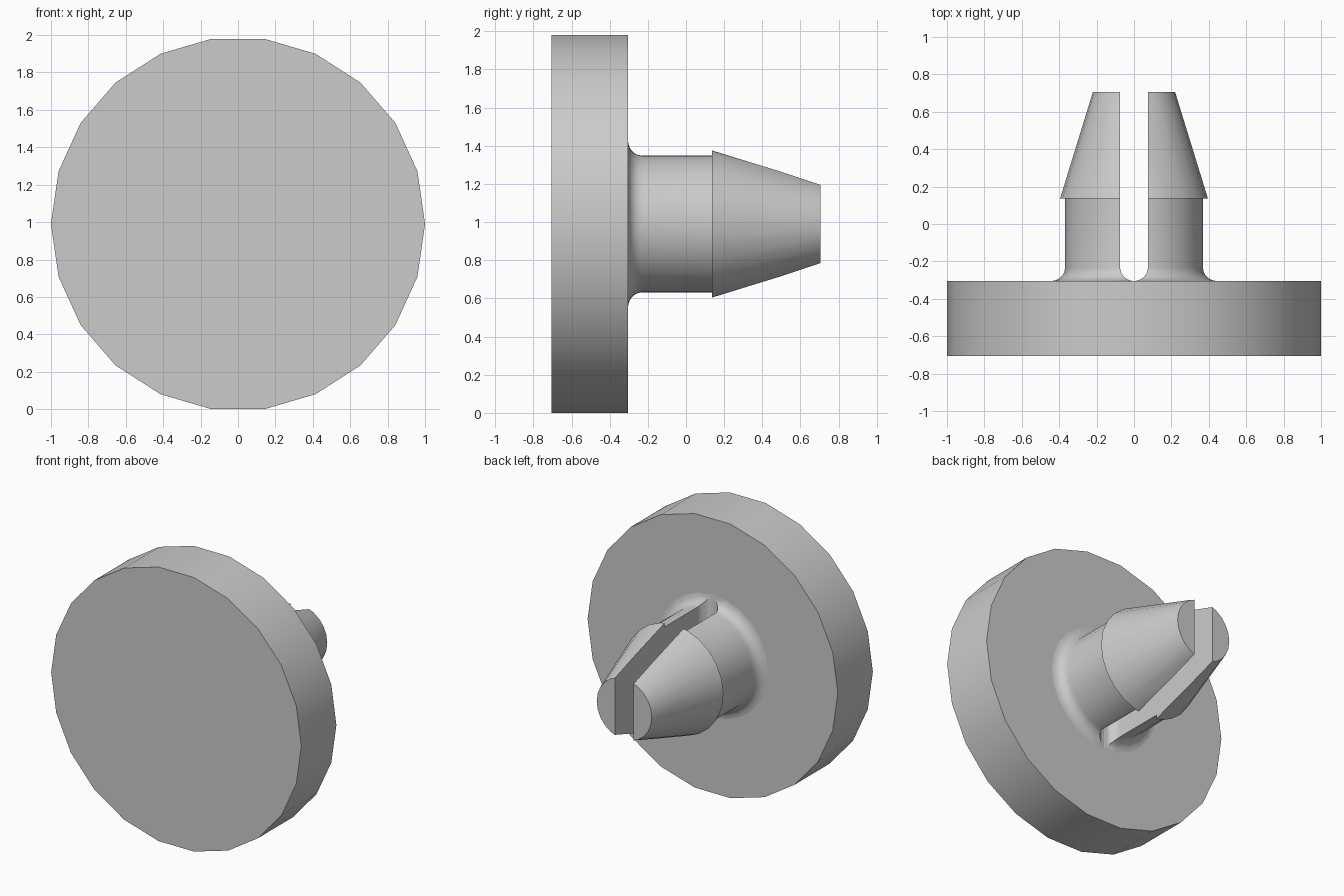
import bpy, bmesh, math

cube = bpy.data.objects.get("Cube")
if cube:
    bpy.data.objects.remove(cube)

MID_Z = 0.99
FACE_Y = -0.305   # back face of the disc
TIP_Y = 0.705
SLOT = 0.075      # half width of the slot

grey = bpy.data.materials.new("light grey plastic")
grey.use_nodes = True
grey.diffuse_color = (0.6, 0.6, 0.6, 1)
grey.node_tree.nodes["Principled BSDF"].inputs["Base Color"].default_value = (0.6, 0.6, 0.6, 1)


def finish(bm, name):
    bmesh.ops.recalc_face_normals(bm, faces=bm.faces)
    mesh = bpy.data.meshes.new(name)
    bm.to_mesh(mesh)
    bm.free()
    mesh.materials.append(grey)
    obj = bpy.data.objects.new(name, mesh)
    bpy.context.collection.objects.link(obj)
    return obj


def loft(rings, name):
    """Skin matching closed rings of points and cap both ends."""
    bm = bmesh.new()
    loops = [[bm.verts.new(p) for p in ring] for ring in rings]
    n = len(loops[0])
    for a, b in zip(loops, loops[1:]):
        for i in range(n):
            j = (i + 1) % n
            bm.faces.new((a[i], a[j], b[j], b[i]))
    bm.faces.new(loops[0])
    bm.faces.new(loops[-1])
    return finish(bm, name)


def turned(profile, sides, name):
    """Revolve (radius, y) pairs around the long axis."""
    angles = [math.tau * i / sides for i in range(sides)]
    return loft([[(r * math.cos(a), y, MID_Z + r * math.sin(a)) for a in angles]
                 for r, y in profile], name)


def smooth(obj):
    bpy.ops.object.select_all(action='DESELECT')
    obj.select_set(True)
    bpy.context.view_layer.objects.active = obj
    bpy.ops.object.shade_smooth_by_angle(angle=math.radians(30))


# Head disc
disc = turned([(1, -TIP_Y), (1, FACE_Y)], 22, "head_disc")
smooth(disc)

# Stem with a fillet at its root, a barbed shoulder and a tapered tip
SHAFT, FILLET = 0.368, 0.075
steps = [math.pi / 2 * i / 5 for i in range(6)]
root = [(SHAFT + FILLET * (1 - math.sin(t)), FACE_Y + FILLET * (1 - math.cos(t))) for t in steps]
stem = turned([(root[0][0], FACE_Y - 0.04)] + root +
              [(SHAFT, 0.137), (0.395, 0.137), (0.22, TIP_Y)], 24, "split_stem")

# Round-bottomed slot that splits the stem into two prongs
arc = [math.pi + math.pi * i / 12 for i in range(13)]
outline = [(SLOT * math.cos(a), FACE_Y + SLOT * (1 + math.sin(a))) for a in arc]
outline += [(SLOT, 1), (-SLOT, 1)]
cutter = loft([[(x, y, MID_Z + z) for x, y in outline] for z in (-0.7, 0.7)], "slot_cutter")
cutter.hide_render = True

cut = stem.modifiers.new("slot", 'BOOLEAN')
cut.operation = 'DIFFERENCE'
cut.solver = 'EXACT'
cut.object = cutter
bpy.context.view_layer.objects.active = stem
bpy.ops.object.modifier_apply(modifier=cut.name)
bpy.data.objects.remove(cutter)
smooth(stem)
